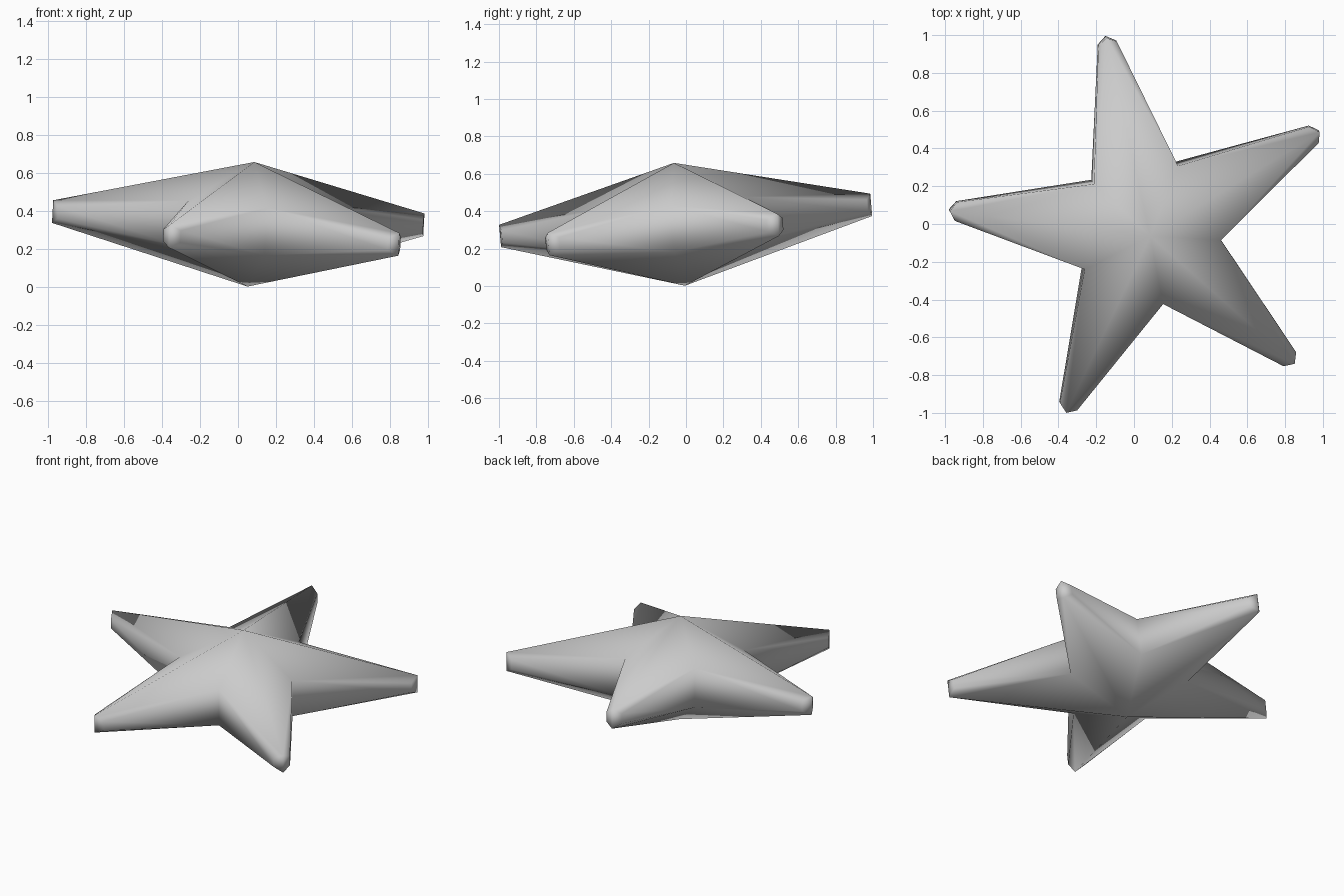
import bpy
import bmesh
from math import radians
from mathutils import Matrix, Vector

if "Cube" in bpy.data.objects:
    bpy.data.objects.remove(bpy.data.objects["Cube"], do_unlink=True)

ARMS = 5
STEP = radians(360 / ARMS)
START = radians(30)

# Star material
grey = bpy.data.materials.new("light grey")
grey.use_nodes = True
colour = (0.6, 0.6, 0.6, 1)
grey.diffuse_color = colour
grey.node_tree.nodes["Principled BSDF"].inputs["Base Color"].default_value = colour

bm = bmesh.new()


def point(angle, along, across, height):
    """Vertex placed relative to an arm's axis."""
    return bm.verts.new(Matrix.Rotation(angle, 3, "Z") @ Vector((along, across, height)))


# Upper and lower shells: centre peak, arm ends and notches
shells = []
for side in (1, -1):
    peak = bm.verts.new((0, 0, 0.33 * side))
    arms = []
    for i in range(ARMS):
        a = START + i * STEP
        arms.append({
            "right": point(a, 1.02, -0.05, 0.032 * side),
            "tip": point(a, 1.053, 0, 0.06 * side),
            "left": point(a, 1.02, 0.05, 0.032 * side),
            "notch": point(a + STEP / 2, 0.388, 0, 0.125 * side),
        })
    for i, arm in enumerate(arms):
        before = arms[i - 1]["notch"]
        for notch, edge in ((before, arm["right"]), (arm["notch"], arm["left"])):
            bm.faces.new((peak, notch, arm["tip"]))
            bm.faces.new((notch, edge, arm["tip"]))
    # Outline order around the star
    shells.append([arm[k] for arm in arms for k in ("right", "tip", "left", "notch")])

# Side walls joining the shells
upper, lower = shells
for i in range(len(upper)):
    bm.faces.new((upper[i - 1], upper[i], lower[i], lower[i - 1]))

bmesh.ops.recalc_face_normals(bm, faces=bm.faces)
for face in bm.faces:
    face.smooth = True

# Lean the star slightly
lean = Vector((0, 0, 1)).rotation_difference(Vector((0.055, -0.09, 1))).to_matrix().to_4x4()
bm.transform(Matrix.Translation((0.068, -0.035, 0.33)) @ lean)

mesh = bpy.data.meshes.new("star")
bm.to_mesh(mesh)
bm.free()
mesh.materials.append(grey)
star = bpy.data.objects.new("star", mesh)
bpy.context.collection.objects.link(star)
